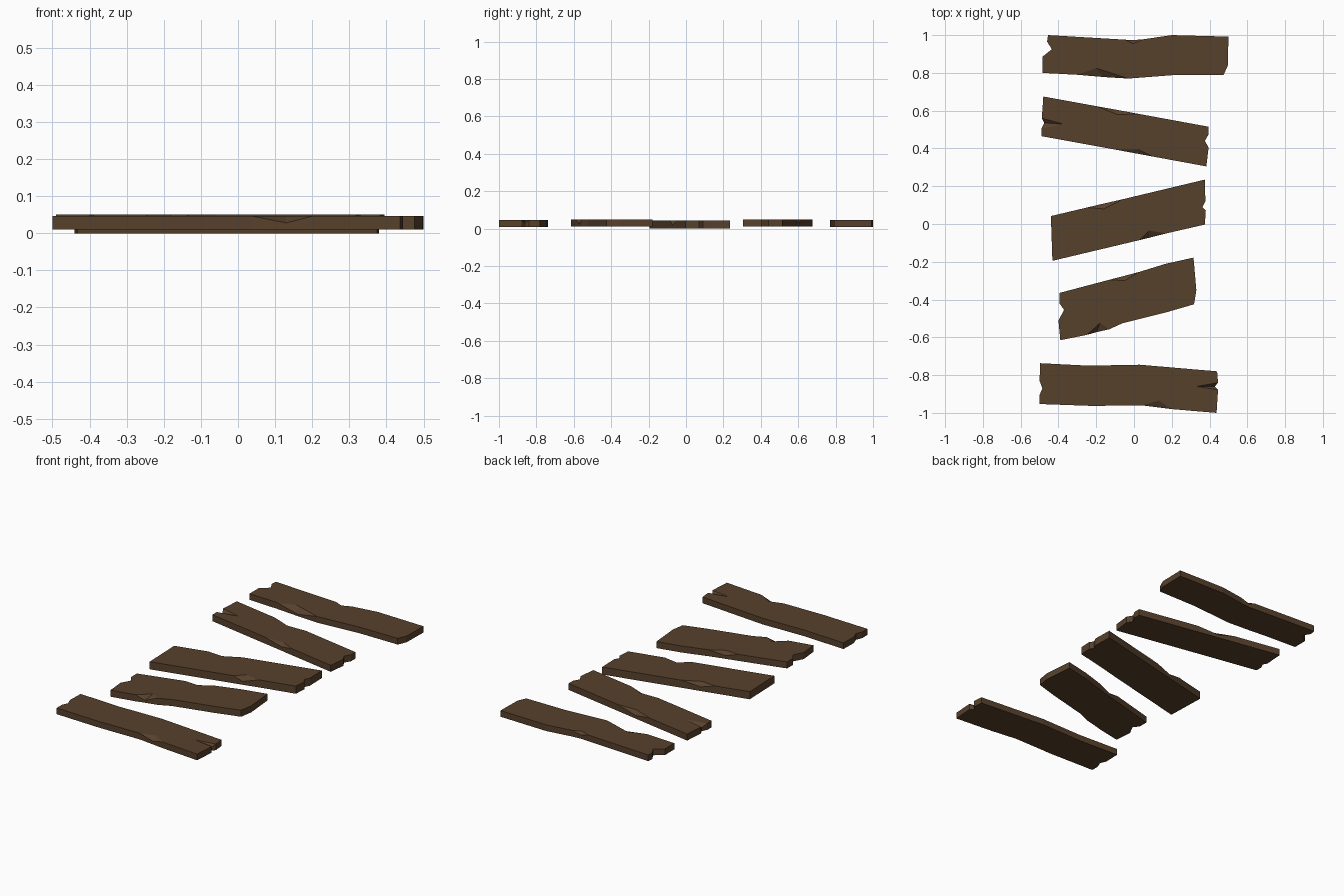
import bpy, bmesh

wood = bpy.data.materials.new("dark brown wood")
wood.diffuse_color = (0.095, 0.052, 0.025, 1)


def plank(name, z0, z1, outline):
    """Extrude an outline. A point (x, y, ax, ay, drop) is a chip: its top corner
    is lowered by drop and the top surface breaks off at (ax, ay)."""
    bm = bmesh.new()
    n = len(outline)
    low = [bm.verts.new((p[0], p[1], z0)) for p in outline]
    rim = [bm.verts.new((p[0], p[1], z1 - (p[4] if len(p) > 2 else 0))) for p in outline]
    top = [bm.verts.new((p[2], p[3], z1)) if len(p) > 2 else r for p, r in zip(outline, rim)]
    bm.faces.new(low)
    bm.faces.new(top)
    for i in range(n):
        j = (i + 1) % n
        bm.faces.new((low[i], low[j], rim[j], rim[i]))
        if top[i] is not rim[i]:                      # the two chip facets
            bm.faces.new((rim[i - 1], rim[i], top[i]))
            bm.faces.new((rim[i], rim[j], top[i]))
    bmesh.ops.triangulate(bm, faces=[f for f in bm.faces if len(f.verts) > 4])
    bmesh.ops.recalc_face_normals(bm, faces=bm.faces[:])
    me = bpy.data.meshes.new(name)
    bm.to_mesh(me)
    bm.free()
    me.materials.append(wood)
    bpy.context.collection.objects.link(bpy.data.objects.new(name, me))


# Outlines run clockwise from the back left corner
plank("plank_back", 0.01, 0.046, [
    (-0.455, 1.0), (-0.05, 0.976), (-0.01, 0.973, -0.005, 0.955, 0.015), (0.05, 0.978),
    (0.2, 1.0), (0.5, 0.992), (0.497, 0.84), (0.475, 0.79), (0.23, 0.79), (-0.03, 0.77),
    (-0.16, 0.778, -0.2, 0.825, 0.025), (-0.3, 0.79), (-0.485, 0.8), (-0.485, 0.885),
    (-0.435, 0.925), (-0.46, 0.965)])

plank("plank_second", 0.012, 0.05, [
    (-0.48, 0.675), (-0.2, 0.624), (-0.1, 0.606, -0.09, 0.58, 0.02), (0.03, 0.582),
    (0.395, 0.515), (0.395, 0.475), (0.375, 0.44), (0.395, 0.405), (0.383, 0.305),
    (0.1, 0.357), (0.02, 0.372, 0.02, 0.395, 0.015), (-0.1, 0.394), (-0.49, 0.465),
    (-0.49, 0.505), (-0.475, 0.535, -0.37, 0.528, 0.018), (-0.488, 0.56)])

plank("plank_middle", 0.0, 0.044, [
    (-0.44, 0.042), (-0.25, 0.087), (-0.17, 0.106, -0.16, 0.08, 0.02), (-0.06, 0.131),
    (0.375, 0.235), (0.378, 0.12), (0.362, 0.09), (0.38, 0.07), (0.375, -0.003),
    (0.17, -0.05), (0.08, -0.073, 0.08, -0.035, 0.025), (0.03, -0.085), (-0.432, -0.195)])

plank("plank_fourth", 0.012, 0.05, [
    (-0.395, -0.365), (-0.13, -0.295), (-0.06, -0.277, -0.05, -0.3, 0.02), (0.03, -0.253),
    (0.17, -0.21), (0.315, -0.178), (0.33, -0.35), (0.318, -0.425), (0.18, -0.465),
    (-0.06, -0.525), (-0.13, -0.557), (-0.2, -0.573, -0.18, -0.525, 0.025),
    (-0.25, -0.587), (-0.39, -0.615), (-0.4, -0.51), (-0.37, -0.455), (-0.395, -0.42)])

plank("plank_front", 0.01, 0.046, [
    (-0.497, -0.737), (-0.24, -0.75), (0.03, -0.745), (0.44, -0.78), (0.445, -0.84),
    (0.428, -0.86, 0.33, -0.86, 0.018), (0.445, -0.878), (0.437, -1.0), (0.2, -0.98),
    (0.13, -0.971, 0.13, -0.935, 0.018), (0.04, -0.96), (-0.22, -0.963), (-0.5, -0.953),
    (-0.5, -0.905), (-0.485, -0.87), (-0.5, -0.83)])
